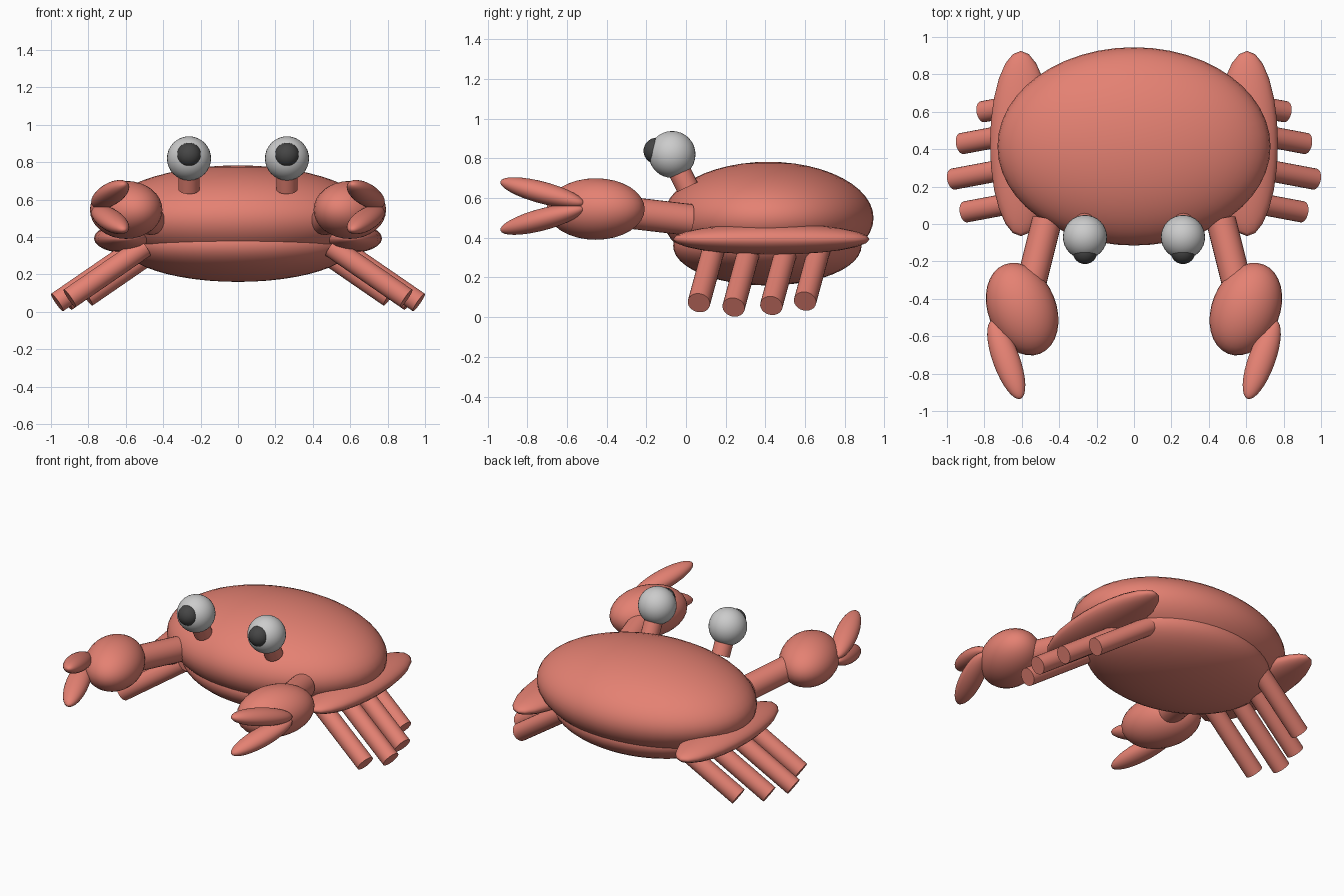
import bpy
from math import radians
from mathutils import Vector

if "Cube" in bpy.data.objects:
    bpy.data.objects.remove(bpy.data.objects["Cube"])


def material(name, rgb):
    m = bpy.data.materials.new(name)
    m.diffuse_color = (*rgb, 1)
    m.use_nodes = True
    m.node_tree.nodes["Principled BSDF"].inputs["Base Color"].default_value = m.diffuse_color
    return m


CORAL = material("coral", (0.78, 0.22, 0.17))
DARK = material("dark", (0.06, 0.06, 0.06))


def finish(name, mat):
    ob = bpy.context.object
    ob.name = name
    if mat:
        ob.data.materials.append(mat)
    bpy.ops.object.shade_smooth_by_angle(angle=radians(40))
    return ob


def ellipsoid(name, loc, radii, rot=(0, 0, 0), mat=CORAL, seg=32, rings=16):
    bpy.ops.mesh.primitive_uv_sphere_add(segments=seg, ring_count=rings, radius=1)
    ob = bpy.context.object
    ob.scale = radii
    ob.rotation_euler = rot
    ob.location = loc
    return finish(name, mat)


def rod(name, a, b, r, seg=24):
    a, b = Vector(a), Vector(b)
    bpy.ops.mesh.primitive_cylinder_add(vertices=seg, radius=r, depth=(b - a).length)
    ob = bpy.context.object
    ob.rotation_euler = (b - a).to_track_quat('Z', 'Y').to_euler()
    ob.location = (a + b) / 2
    return finish(name, CORAL)


# Body: domed shell over a smaller belly
ellipsoid("shell", (0, 0.415, 0.50), (0.73, 0.53, 0.283), seg=48, rings=24)
ellipsoid("belly", (0, 0.41, 0.36), (0.62, 0.475, 0.20), seg=48, rings=24)

# Foot positions (x, y, z) of the four legs on one side
FEET = [(0.90, 0.065, 0.072), (0.967, 0.24, 0.05), (0.92, 0.43, 0.058), (0.81, 0.60, 0.08)]

for s, side in ((1, "right"), (-1, "left")):
    # Side flange of the shell
    ellipsoid(f"{side}_flange", (s * 0.605, 0.43, 0.393), (0.165, 0.495, 0.078), seg=24, rings=12)

    # Walking legs
    for i, (x, y, z) in enumerate(FEET):
        rod(f"{side}_leg_{i + 1}", (s * (x - 0.40), y + 0.075, z + 0.275), (s * x, y, z), 0.057)

    # Arm and claw
    rod(f"{side}_arm", (s * 0.465, 0.02, 0.49), (s * 0.56, -0.36, 0.535), 0.08)
    ellipsoid(f"{side}_palm", (s * 0.598, -0.455, 0.545), (0.182, 0.257, 0.155),
              (0, 0, radians(-22 * -s * -1)))
    for k, finger in ((1, "upper"), (-1, "lower")):
        ellipsoid(f"{side}_{finger}_pincer", (s * 0.683, -0.725, 0.56 + k * 0.068),
                  (0.072, 0.23, 0.055), (radians(-k * 14), 0, radians(-20 * s)))

    # Eye on a stalk
    rod(f"{side}_eye_stalk", (s * 0.262, 0.007, 0.655), (s * 0.262, -0.055, 0.78), 0.057)
    ellipsoid(f"{side}_eyeball", (s * 0.262, -0.07, 0.82), (0.118,) * 3, mat=None)
    ellipsoid(f"{side}_pupil", (s * 0.262, -0.148, 0.838), (0.066,) * 3, mat=DARK)
